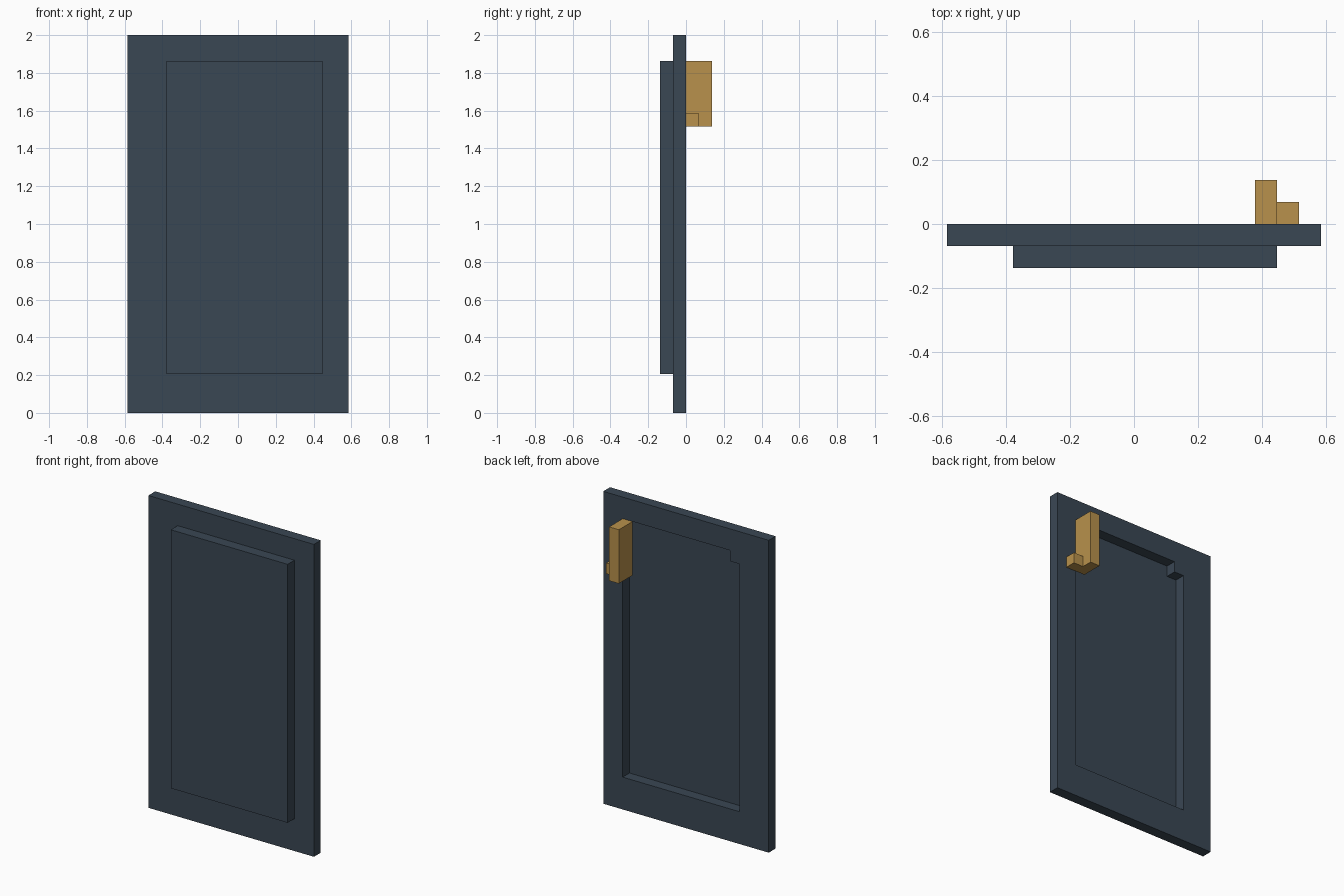
import bpy, bmesh, math

cube = bpy.data.objects.get("Cube")
if cube:
    bpy.data.objects.remove(cube)

U = 2 / 29            # one grid step of the blocky design
X0 = -8.5 * U         # left edge of the slab


def material(name, rgb):
    m = bpy.data.materials.new(name)
    m.use_nodes = True
    m.diffuse_color = (*rgb, 1)
    bsdf = next(n for n in m.node_tree.nodes if n.type == 'BSDF_PRINCIPLED')
    bsdf.inputs["Base Color"].default_value = (*rgb, 1)
    return m


slate = material("dark slate blue", (0.042, 0.063, 0.088))
brass = material("brass", (0.479, 0.283, 0.072))


def add_mesh(name, bm, mat):
    bmesh.ops.recalc_face_normals(bm, faces=bm.faces)
    mesh = bpy.data.meshes.new(name)
    bm.to_mesh(mesh)
    bm.free()
    mesh.materials.append(mat)
    ob = bpy.data.objects.new(name, mesh)
    bpy.context.collection.objects.link(ob)
    return ob


def prism(name, profile, y0, y1, mat):
    """Extrude an outline given in grid steps (x, z) from depth y0 to y1."""
    bm = bmesh.new()
    face = bm.faces.new([bm.verts.new((X0 + x * U, y0 * U, z * U)) for x, z in profile])
    new = bmesh.ops.extrude_face_region(bm, geom=[face])["geom"]
    verts = [v for v in new if isinstance(v, bmesh.types.BMVert)]
    bmesh.ops.translate(bm, verts=verts, vec=(0, (y1 - y0) * U, 0))
    return add_mesh(name, bm, mat)


def rect(x0, z0, x1, z1):
    return [(x0, z0), (x1, z0), (x1, z1), (x0, z1)]


# Door frame: slab with an opening that keeps one square block in its top corner
frame = prism("door_frame", rect(0, 0, 17, 29), -1, 0, slate)
opening = [(3, 3), (15, 3), (15, 27), (4, 27), (4, 26), (3, 26)]
cutter = prism("opening_cutter", opening, -2, 1, slate)
cutter.hide_render = True
cutter.hide_viewport = True
cut = frame.modifiers.new("opening", 'BOOLEAN')
cut.operation = 'DIFFERENCE'
cut.solver = 'EXACT'
cut.object = cutter

# Apply the cut and drop the helper
bpy.context.view_layer.update()
graph = bpy.context.evaluated_depsgraph_get()
result = bpy.data.meshes.new_from_object(frame.evaluated_get(graph))
frame.modifiers.clear()
frame.data = result
bpy.data.objects.remove(cutter)

# Raised front panel that closes the opening
prism("raised_panel", rect(3, 3, 15, 27), -2, -1, slate)

# Handle on the back: tall grip with a small foot beside it
prism("handle_grip", rect(14, 22, 15, 27), 0, 2, brass)
prism("handle_foot", rect(15, 22, 16, 23), 0, 1, brass)
